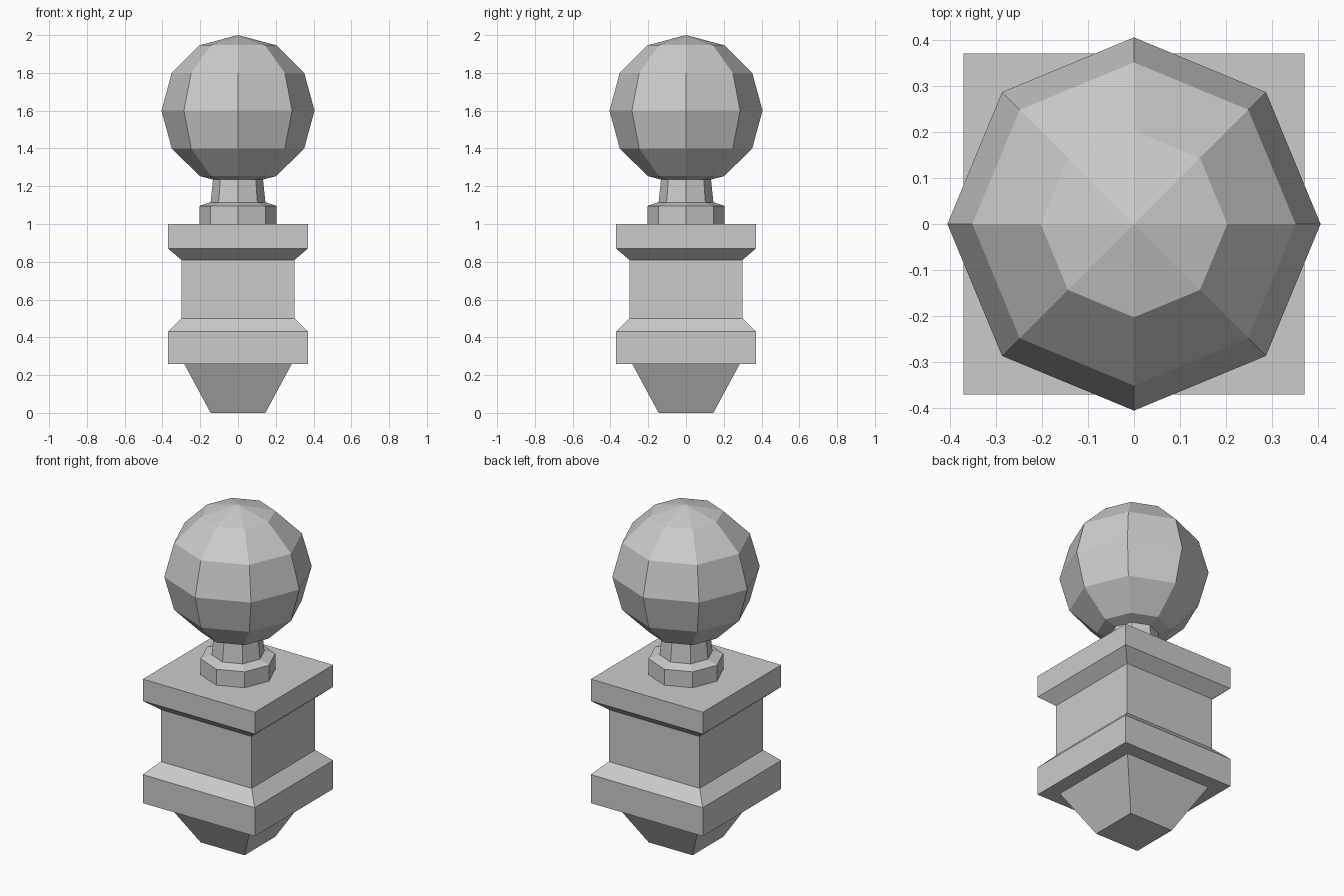
import bpy, bmesh, math

if "Cube" in bpy.data.objects:
    bpy.data.objects.remove(bpy.data.objects["Cube"])

stone = bpy.data.materials.new("grey_stone")
stone.diffuse_color = (0.6, 0.6, 0.6, 1)
stone.use_nodes = True
stone.node_tree.nodes["Principled BSDF"].inputs["Base Color"].default_value = stone.diffuse_color


def lathe(name, profile, sides, turn=0.0):
    """Stack regular polygon rings (radius, z) into a closed solid; radius 0 makes a tip."""
    bm = bmesh.new()
    rings = []
    for r, z in profile:
        if r == 0:
            rings.append([bm.verts.new((0, 0, z))] * sides)
        else:
            rings.append([bm.verts.new((r * math.cos(turn + math.tau * i / sides),
                                        r * math.sin(turn + math.tau * i / sides), z))
                          for i in range(sides)])
    for low, high in zip(rings, rings[1:]):
        for i in range(sides):
            j = (i + 1) % sides
            corners = list(dict.fromkeys((low[i], low[j], high[j], high[i])))
            bm.faces.new(corners)
    # Flat caps where the profile does not end in a tip
    if profile[0][0] > 0:
        bm.faces.new(rings[0][::-1])
    if profile[-1][0] > 0:
        bm.faces.new(rings[-1])
    bmesh.ops.recalc_face_normals(bm, faces=bm.faces)
    mesh = bpy.data.meshes.new(name)
    bm.to_mesh(mesh)
    bm.free()
    mesh.materials.append(stone)
    obj = bpy.data.objects.new(name, mesh)
    bpy.context.collection.objects.link(obj)
    return obj


def square(name, profile):
    """Square stack given by half widths."""
    return lathe(name, [(h * math.sqrt(2), z) for h, z in profile], 4, math.pi / 4)


# Square pedestal: tapered foot, lower moulding, block and cap in one profile
square("pedestal", [(0.145, 0), (0.285, 0.26), (0.37, 0.26), (0.37, 0.43),
                    (0.30, 0.50), (0.30, 0.81), (0.37, 0.87), (0.37, 1.0)])

# Octagonal collar and neck
lathe("neck", [(0.205, 1.0), (0.205, 1.095), (0.145, 1.115), (0.132, 1.24)], 8)

# Faceted ball finial
ball = [(0.405 * math.sin(math.pi * k / 6), 1.6 - 0.4 * math.cos(math.pi * k / 6))
        for k in range(1, 6)]
lathe("ball", [(0, 1.2)] + ball + [(0, 2.0)], 8)
